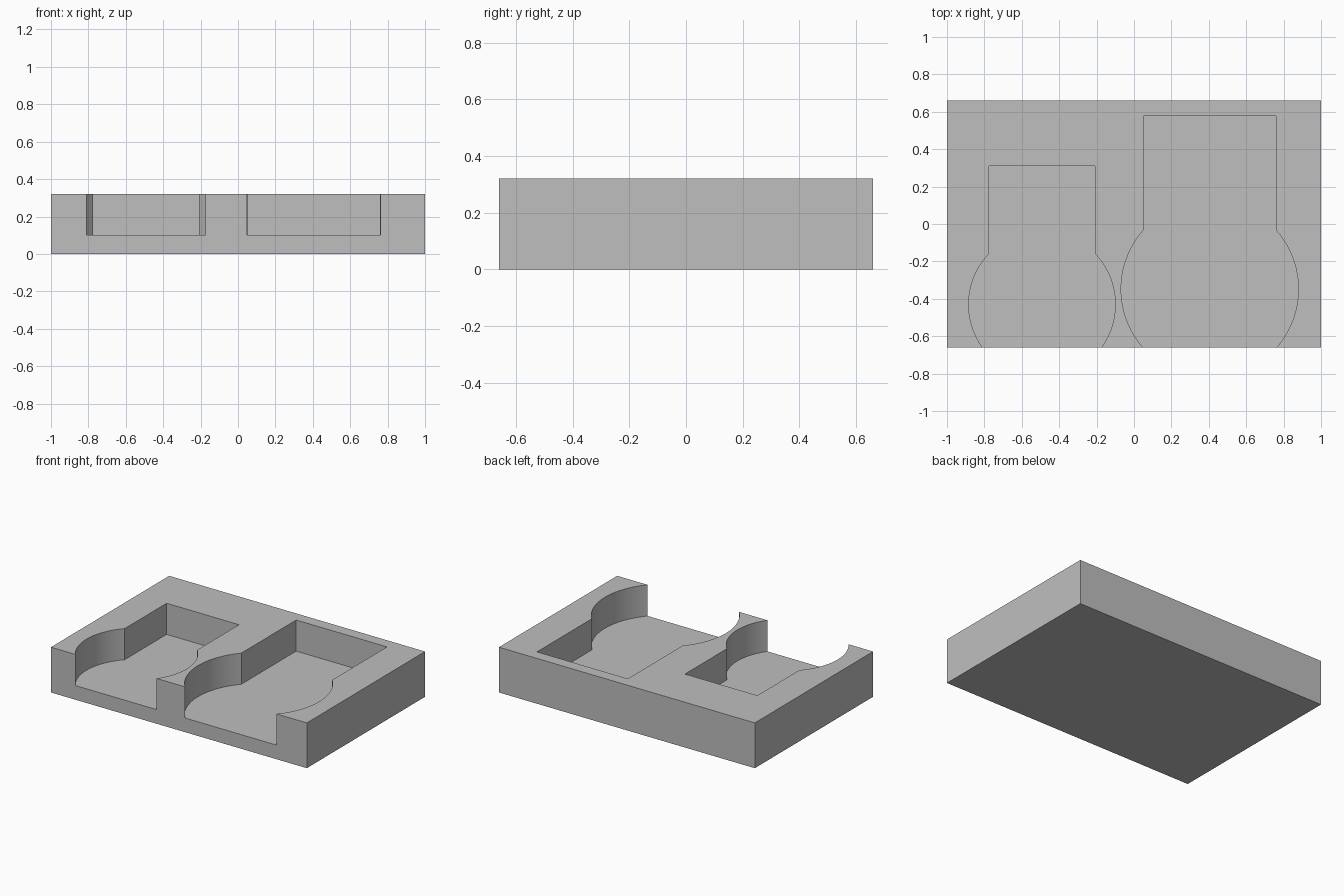
import bpy
import bmesh
from math import acos, asin, cos, sin, pi, sqrt, radians

cube = bpy.data.objects.get("Cube")
if cube:
    bpy.data.objects.remove(cube, do_unlink=True)

HALF_DEPTH, HEIGHT, FLOOR = 0.66, 0.32, 0.10

grey = bpy.data.materials.new("plain grey")
grey.use_nodes = True
colour = (0.52, 0.52, 0.52, 1)
grey.diffuse_color = colour
grey.node_tree.nodes["Principled BSDF"].inputs["Base Color"].default_value = colour


def prism(name, outline, bottom, top):
    """Extrude a closed outline, given anticlockwise, from bottom to top."""
    bm = bmesh.new()
    base = bm.faces.new([bm.verts.new((x, y, bottom)) for x, y in outline])
    grown = bmesh.ops.extrude_face_region(bm, geom=[base], use_keep_orig=True)
    verts = [v for v in grown["geom"] if isinstance(v, bmesh.types.BMVert)]
    bmesh.ops.translate(bm, verts=verts, vec=(0, 0, top - bottom))
    bmesh.ops.recalc_face_normals(bm, faces=bm.faces)
    mesh = bpy.data.meshes.new(name)
    bm.to_mesh(mesh)
    bm.free()
    mesh.materials.append(grey)
    obj = bpy.data.objects.new(name, mesh)
    bpy.context.collection.objects.link(obj)
    return obj


def pocket_outline(cx, cy, radius, half_width, back, steps=72):
    """Round front bowl that runs into a straight-sided slot behind it."""
    start = pi - acos(half_width / radius)
    sweep = 2 * pi - (pi - 2 * acos(half_width / radius))
    arc = [start + sweep * i / steps for i in range(steps + 1)]
    points = [(cx + radius * cos(a), cy + radius * sin(a)) for a in arc]
    return points + [(cx + half_width, back), (cx - half_width, back)]


# Solid block
block = prism("tray_block",
              [(-1, -HALF_DEPTH), (1, -HALF_DEPTH), (1, HALF_DEPTH), (-1, HALF_DEPTH)],
              0, HEIGHT)

# Two keyhole pockets, open at the top and the front
pockets = {
    "small_pocket_cutter": (-0.492, -0.43, 0.392, 0.283, 0.31),
    "large_pocket_cutter": (0.405, -0.348, 0.474, 0.355, 0.578),
}
bpy.context.view_layer.objects.active = block
block.select_set(True)
for name, shape in pockets.items():
    cutter = prism(name, pocket_outline(*shape), FLOOR, HEIGHT + 0.2)
    cutter.hide_render = True
    cut = block.modifiers.new(name, "BOOLEAN")
    cut.operation = "DIFFERENCE"
    cut.solver = "EXACT"
    cut.object = cutter
    bpy.ops.object.modifier_apply(modifier=cut.name)
    bpy.data.objects.remove(cutter, do_unlink=True)

# Smooth bowl walls, crisp corners
bpy.ops.object.shade_smooth_by_angle(angle=radians(20))
